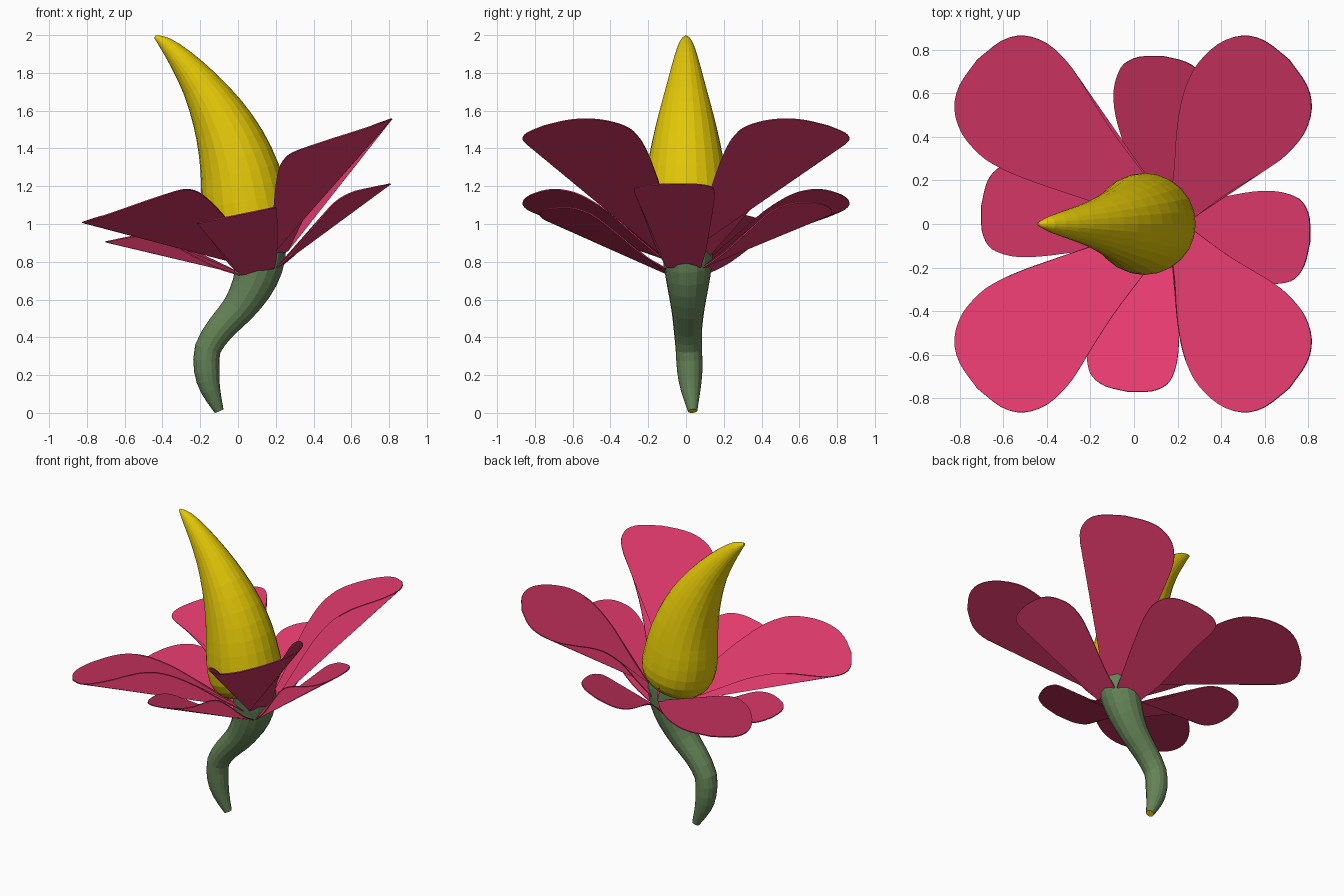
import bpy, bmesh, math
from mathutils import Vector, Matrix

cube = bpy.data.objects.get("Cube")
if cube:
    bpy.data.objects.remove(cube, do_unlink=True)


def material(name, rgb):
    m = bpy.data.materials.new(name)
    m.use_nodes = True
    m.diffuse_color = (*rgb, 1)
    m.node_tree.nodes["Principled BSDF"].inputs["Base Color"].default_value = (*rgb, 1)
    return m


PINK = material("petal pink", (0.77, 0.043, 0.155))
YELLOW = material("spadix yellow", (0.76, 0.57, 0.002))
GREEN = material("stem green", (0.13, 0.23, 0.095))


def finish(bm, name, mats):
    me = bpy.data.meshes.new(name)
    bm.to_mesh(me)
    bm.free()
    for m in mats:
        me.materials.append(m)
    ob = bpy.data.objects.new(name, me)
    bpy.context.scene.collection.objects.link(ob)
    return me


def spline(keys, steps):
    """Catmull-Rom through the keys."""
    pts = [Vector(k) for k in keys]
    pts = [2 * pts[0] - pts[1]] + pts + [2 * pts[-1] - pts[-2]]
    out = []
    for i in range(1, len(pts) - 2):
        a, b, c, d = pts[i - 1:i + 3]
        for j in range(steps):
            t = j / steps
            out.append(0.5 * (2 * b + (c - a) * t + (2 * a - 5 * b + 4 * c - d) * t * t
                              + (3 * b - a - 3 * c + d) * t ** 3))
    return out + [pts[-2]]


def tube(name, keys, sides, steps, mats):
    """Bent round body; keys are (x, y, z, radius)."""
    path = spline(keys, steps)
    bm = bmesh.new()
    rings = []
    for i, p in enumerate(path):
        tangent = (path[min(i + 1, len(path) - 1)] - path[max(i - 1, 0)]).to_3d().normalized()
        side = Vector((0, 1, 0)).cross(tangent).normalized()
        other = tangent.cross(side)
        rings.append([bm.verts.new(p.to_3d() + max(p.w, 0.004) * (
            side * math.cos(a) + other * math.sin(a)))
            for a in (math.tau * k / sides for k in range(sides))])
    for lo, hi in zip(rings, rings[1:]):
        for k in range(sides):
            n = (k + 1) % sides
            bm.faces.new((lo[k], lo[n], hi[n], hi[k]))
    base = bm.faces.new(rings[0][::-1])
    base.material_index = len(mats) - 1
    bm.faces.new(rings[-1])
    bmesh.ops.recalc_face_normals(bm, faces=bm.faces)
    finish(bm, name, mats)


# Stem, with a yellow cut end
tube("stem", [(-0.1, 0.035, 0.01, 0.025), (-0.145, 0.025, 0.12, 0.052),
              (-0.165, 0.02, 0.22, 0.067), (-0.16, 0.015, 0.34, 0.07),
              (-0.09, 0.01, 0.45, 0.076), (0, 0.01, 0.55, 0.088),
              (0.07, 0.01, 0.66, 0.108), (0.11, 0.01, 0.77, 0.126),
              (0.12, 0.005, 0.88, 0.136), (0.105, 0, 0.97, 0.13)],
     16, 2, [GREEN, YELLOW])

# Curved central horn
tube("spadix", [(0.1, 0, 0.88, 0.1), (0.085, 0, 0.92, 0.185), (0.06, 0, 1.0, 0.23),
                (0.036, 0, 1.12, 0.23), (0.01, 0, 1.27, 0.211), (-0.038, 0, 1.43, 0.181),
                (-0.108, 0, 1.585, 0.144), (-0.198, 0, 1.735, 0.103),
                (-0.302, 0, 1.87, 0.066), (-0.387, 0, 1.957, 0.036), (-0.44, 0, 1.992, 0.008)],
     24, 2, [YELLOW])


def petal(name, keys, angle, tilt, origin):
    """Thin sheet fanned from one base corner; keys are (reach, half width, height)."""
    place = (Matrix.Translation(origin) @ Matrix.Rotation(-tilt, 4, 'Y')
             @ Matrix.Rotation(angle, 4, 'Z'))
    half = spline(keys, 3)
    outline = [place @ p for p in
               [Vector((p.x, -p.y, p.z)) for p in half[:-1]] + half[::-1]]
    # Average direction of the sheet, used to shade it evenly
    facing = sum((a.cross(b) for a, b in zip(outline, outline[1:] + outline[:1])),
                 Vector()).normalized()
    bm = bmesh.new()
    top, under = [[bm.verts.new(p + facing * off) for p in outline] for off in (0.003, -0.003)]
    for i in range(1, len(outline) - 1):
        bm.faces.new((top[0], top[i], top[i + 1]))
    for i in range(1, len(outline) - 1):
        bm.faces.new((under[0], under[i + 1], under[i]))
    sheet = len(outline) - 2
    for i in range(len(outline)):
        bm.faces.new((top[i - 1], under[i - 1], under[i], top[i]))
    me = finish(bm, name, [PINK])
    normals = []
    for f in me.polygons:
        n = facing if f.index < sheet else -facing if f.index < 2 * sheet else f.normal
        normals += [n.copy()] * f.loop_total
    me.normals_split_custom_set(normals)


LARGE = [(0.1, 0.07, 0.0), (0.25, 0.125, 0.15), (0.4, 0.185, 0.31), (0.54, 0.242, 0.42),
         (0.65, 0.28, 0.468), (0.75, 0.3, 0.485), (0.88, 0.292, 0.488),
         (0.985, 0.238, 0.488), (1.045, 0.145, 0.486), (1.068, 0.0, 0.485)]
SMALL = [(0.1, 0.09, -0.03), (0.22, 0.13, 0.04), (0.36, 0.17, 0.155), (0.48, 0.2, 0.245),
         (0.58, 0.213, 0.28), (0.66, 0.205, 0.285), (0.72, 0.178, 0.285),
         (0.76, 0.11, 0.285), (0.775, 0.0, 0.285)]

# Upper ring on the diagonals, lower ring turned slightly off the axes
for i, place_name in enumerate(("left", "back", "right", "front")):
    turn = i * math.pi / 2
    petal("large_petal_" + place_name, LARGE, turn + math.pi / 4,
          math.radians(18.5), (0.15, 0, 0.82))
    petal("small_petal_" + place_name, SMALL, turn - math.radians(6),
          math.radians(11.5), (0.11, 0, 0.78))
